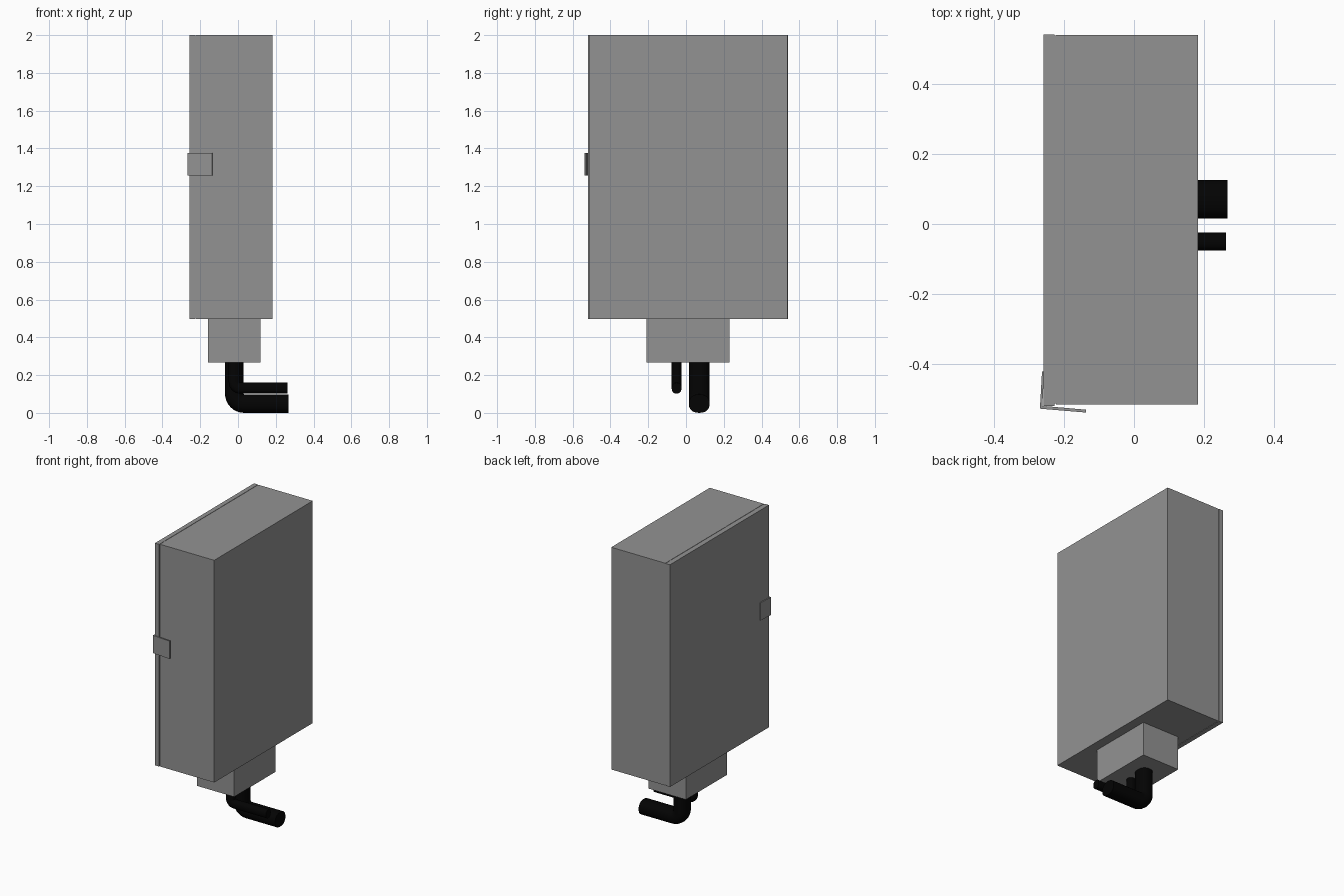
import bpy, bmesh, math
from mathutils import Vector

if "Cube" in bpy.data.objects:
    bpy.data.objects.remove(bpy.data.objects["Cube"])


def material(name, value):
    m = bpy.data.materials.new(name)
    m.diffuse_color = (value, value, value, 1)
    m.use_nodes = True
    m.node_tree.nodes["Principled BSDF"].inputs["Base Color"].default_value = m.diffuse_color
    return m


grey = material("dark_grey", 0.29)
black = material("black_pipe", 0.001)


def finish(name, bm, mat=grey):
    bmesh.ops.recalc_face_normals(bm, faces=bm.faces[:])
    me = bpy.data.meshes.new(name)
    bm.to_mesh(me)
    bm.free()
    ob = bpy.data.objects.new(name, me)
    bpy.context.collection.objects.link(ob)
    me.materials.append(mat)
    return ob


def box(name, x, y, z):
    bm = bmesh.new()
    bmesh.ops.create_cube(bm, size=1)
    for v in bm.verts:
        v.co = [(r[0] + r[1]) / 2 + c * (r[1] - r[0]) for r, c in zip((x, y, z), v.co)]
    return finish(name, bm)


def rounded(c):
    """Push a circle coordinate slightly towards a rounded square."""
    return math.copysign(abs(c) ** 0.85, c)


def bent_pipe(name, x, y, top, z, end, r, ry, bend, mat, sides=20, steps=8):
    """Pipe going down at x, through a quarter bend, then along +x at height z."""
    path = [(x, top, 0.0)]
    for i in range(steps + 1):
        a = math.pi / 2 * i / steps
        path.append((x + bend * (1 - math.cos(a)), z + bend * (1 - math.sin(a)), a))
    path.append((end, z, math.pi / 2))
    bm = bmesh.new()
    rings = []
    for px, pz, a in path:
        ring = []
        for k in range(sides):
            t = 2 * math.pi * k / sides
            u = r * rounded(math.cos(t))
            v = ry * rounded(math.sin(t))
            ring.append(bm.verts.new((px + u * math.cos(a), y + v, pz + u * math.sin(a))))
        rings.append(ring)
    for a, b in zip(rings, rings[1:]):
        for k in range(sides):
            n = (k + 1) % sides
            bm.faces.new((a[k], a[n], b[n], b[k]))
    bm.faces.new(rings[0])
    bm.faces.new(rings[-1])
    ob = finish(name, bm, mat)
    bpy.ops.object.select_all(action='DESELECT')
    ob.select_set(True)
    bpy.context.view_layer.objects.active = ob
    bpy.ops.object.shade_smooth_by_angle(angle=math.radians(40))
    return ob


# Cabinet, its door, the seal between them and the neck underneath
box("cabinet", (-0.222, 0.182), (-0.514, 0.538), (0.498, 2.0))
box("door", (-0.258, -0.227), (-0.518, 0.54), (0.498, 2.0))
box("door_seal", (-0.228, -0.221), (-0.511, 0.537), (0.501, 1.998))
box("neck", (-0.16, 0.118), (-0.21, 0.23), (0.268, 0.5))

# Folded latch plate wrapping the door's front edge
bm = bmesh.new()
outline = [(-0.262, -0.42), (-0.268, -0.526), (-0.137, -0.537),
           (-0.136, -0.529), (-0.261, -0.518), (-0.256, -0.42)]
base = bm.faces.new([bm.verts.new((px, py, 1.257)) for px, py in outline])
top = bmesh.ops.extrude_face_region(bm, geom=[base])["geom"]
bmesh.ops.translate(bm, vec=Vector((0, 0, 0.12)),
                    verts=[g for g in top if isinstance(g, bmesh.types.BMVert)])
finish("latch", bm)

# Two black pipes bending out to the side
bent_pipe("large_pipe", -0.02, 0.07, 0.28, 0.049, 0.267, 0.049, 0.055, 0.053, black)
bent_pipe("small_pipe", -0.02, -0.05, 0.28, 0.131, 0.262, 0.029, 0.026, 0.031, black)
